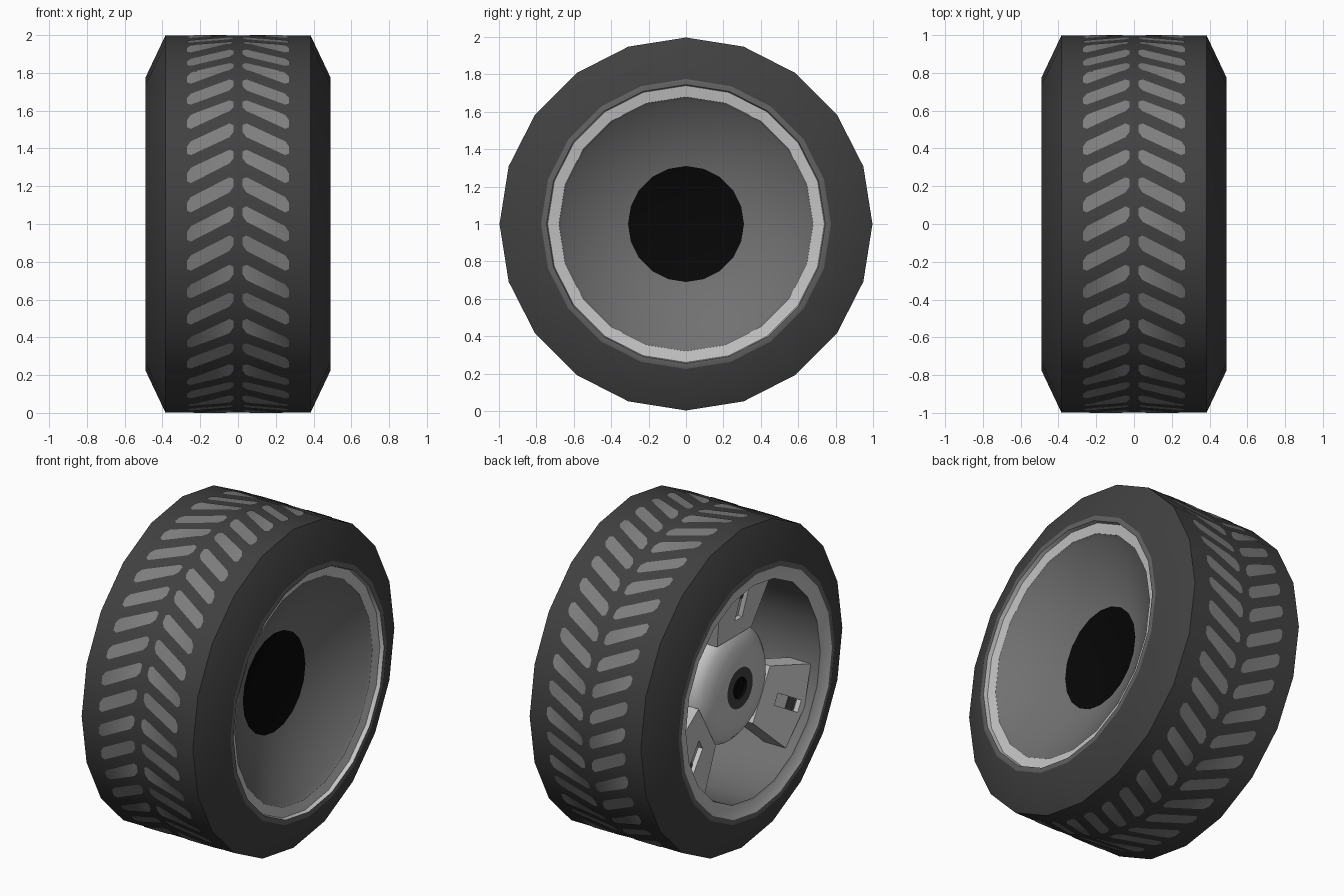
import bpy, bmesh, math
from mathutils import Vector

if "Cube" in bpy.data.objects:
    bpy.data.objects.remove(bpy.data.objects["Cube"])

N = 20          # sides of the wheel


def mat(name, v):
    m = bpy.data.materials.new(name)
    m.diffuse_color = (v, v, v, 1)
    m.use_nodes = True
    m.node_tree.nodes["Principled BSDF"].inputs["Base Color"].default_value = m.diffuse_color
    return m


RUBBER = mat("dark rubber", 0.052)
TREAD = mat("tread grey", 0.21)
LIP = mat("lip grey", 0.12)
METAL = mat("light metal", 0.55)
DISC = mat("disc grey", 0.165)
BLACK = mat("black", 0.002)


def finish(bm, name, mats, angle=None):
    me = bpy.data.meshes.new(name)
    bm.to_mesh(me)
    bm.free()
    ob = bpy.data.objects.new(name, me)
    bpy.context.collection.objects.link(ob)
    for m in mats:
        me.materials.append(m)
    if angle:
        bpy.ops.object.select_all(action='DESELECT')
        ob.select_set(True)
        bpy.context.view_layer.objects.active = ob
        bpy.ops.object.shade_smooth_by_angle(angle=math.radians(angle))
    return ob


def lathe(name, profile, mats, ids, n=N, angle=30):
    """Turn a list of (x, radius) points about the axle; ids colour each band."""
    bm = bmesh.new()
    rings = []
    for x, r in profile:
        rings.append([bm.verts.new((x, r * math.cos(2 * math.pi * k / n),
                                    1 + r * math.sin(2 * math.pi * k / n)))
                      for k in range(n if r > 0 else 1)])
    for a, b, i in zip(rings, rings[1:], ids):
        for k in range(n):
            j = (k + 1) % n
            quad = [a[k % len(a)], a[j % len(a)], b[j % len(b)], b[k % len(b)]]
            f = bm.faces.new(list(dict.fromkeys(quad)))
            f.material_index = i
    return finish(bm, name, mats, angle)


# tyre with sloping sidewalls and narrow grey lips
lathe("tyre", [(-.49, .745), (-.49, .775), (-.385, .997), (.385, .997),
               (.49, .775), (.49, .745)],
      [RUBBER, LIP], [1, 0, 0, 0, 1])

# rim: open barrel on the left side
lathe("rim_barrel", [(.2, 0), (.2, .31), (.4, .665), (-.465, .665), (-.465, .68), (-.49, .745)],
      [DISC, METAL], [0, 0, 0, 1, 1])

# dished cover with flat light ring and dark centre on the right side
lathe("dished_cover", [(.49, .745), (.465, .74), (.455, .68), (.44, .665), (.25, .31), (.25, 0)],
      [METAL, DISC, BLACK], [0, 0, 1, 1, 2])

# domed hub with axle hole
lathe("hub", [(.2, .35), (-.25, .36), (-.30, .35), (-.335, .31), (-.36, .24), (-.375, .125),
              (-.375, .065), (-.36, .06), (-.36, 0)],
      [METAL, RUBBER, BLACK], [0, 0, 0, 0, 0, 1, 2, 2], n=40, angle=40)


# tread bars: drawn flat as (x, distance round the tyre), cut at the corners, wrapped
facet = 2 * math.sin(math.pi / N)


def corner(k):
    a = 2 * math.pi * k / N
    # distance starts at the front and runs up over the top
    return Vector((0, -math.cos(a), math.sin(a)))


bm = bmesh.new()
h, c = .041, .02        # half height and corner cut of a bar
bar = [(.025, -h + c), (.025 + c, -h), (.27 - c, -h), (.27, -h + c),
       (.27, h - c), (.27 - c, h), (.025 + c, h), (.025, h - c)]
for i in range(2 * N):
    for side in (-1, 1):
        pts = []
        for x, v in bar:
            s = (i + 1) * facet / 2 + v - (x - .148) * .52
            pts.append((side * x, s, 0))
        if side < 0:
            pts.reverse()
        bm.faces.new([bm.verts.new(p) for p in pts])
for k in range(-1, N + 2):
    bmesh.ops.bisect_plane(bm, geom=bm.verts[:] + bm.edges[:] + bm.faces[:],
                           plane_co=(0, k * facet, 0), plane_no=(0, 1, 0))
for v in bm.verts:
    t = v.co.y / facet
    k = math.floor(t + 1e-5)
    p = corner(k).lerp(corner(k + 1), t - k)
    v.co = Vector((v.co.x, p.y, 1 + p.z))
finish(bm, "tread_bars", [TREAD], 30)


def plate(name, pts, depth, m, turn, lift=0):
    """Spoke piece from a (radial, sideways) outline; its face leans out to the rim."""
    bm = bmesh.new()
    ca, sa = math.cos(turn), math.sin(turn)
    f = bm.faces.new([bm.verts.new((-.335 - .085 * (u - .31) / .35 - lift,
                                    u * ca - v * sa, 1 + u * sa + v * ca)) for u, v in pts])
    ext = bmesh.ops.extrude_face_region(bm, geom=[f])
    for g in ext["geom"]:
        if isinstance(g, bmesh.types.BMVert):
            g.co.x += depth
    bmesh.ops.recalc_face_normals(bm, faces=bm.faces[:])
    return finish(bm, name, [m])


# three wedge spokes, each with a slot that has a dark end
for n in range(3):
    turn = math.radians(90 + 120 * n)
    for s in (-1, 1):
        plate("spoke_half", [(.31, 0), (.43, 0), (.43, .036 * s), (.62, .036 * s), (.62, 0),
                             (.66, 0), (.61, .25 * s), (.31, .17 * s)], .15, METAL, turn)
    plate("spoke_slot_floor", [(.42, -.037), (.63, -.037), (.63, .037), (.42, .037)],
          .08, METAL, turn, -.03)
    plate("spoke_slot_end", [(.55, -.035), (.61, -.035), (.61, .035), (.55, .035)],
          .008, RUBBER, turn, -.025)
